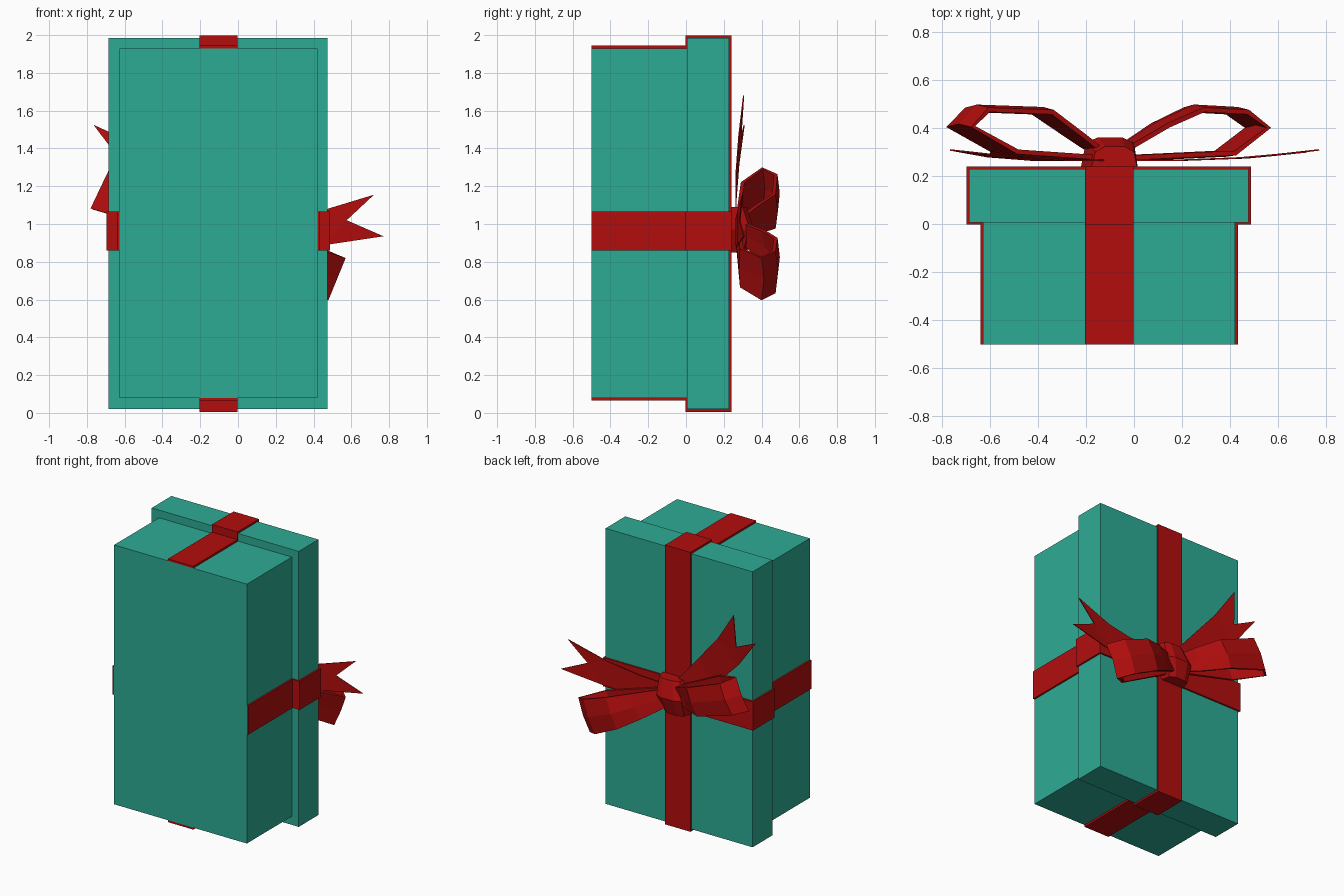
import bpy, bmesh
from mathutils import Vector

if "Cube" in bpy.data.objects:
    bpy.data.objects.remove(bpy.data.objects["Cube"])


def material(name, col):
    m = bpy.data.materials.new(name)
    m.diffuse_color = (*col, 1)
    m.use_nodes = True
    m.node_tree.nodes["Principled BSDF"].inputs["Base Color"].default_value = m.diffuse_color
    return m


TEAL = material("teal paper", (0.027, 0.41, 0.30))
RED = material("red ribbon", (0.45, 0.004, 0.004))


def make(name, verts, faces, mat, thick=0):
    me = bpy.data.meshes.new(name)
    me.from_pydata([tuple(v) for v in verts], [], faces)
    bm = bmesh.new()
    bm.from_mesh(me)
    bmesh.ops.recalc_face_normals(bm, faces=bm.faces)
    bm.to_mesh(me)
    bm.free()
    me.materials.append(mat)
    ob = bpy.data.objects.new(name, me)
    bpy.context.collection.objects.link(ob)
    if thick:
        mod = ob.modifiers.new("thickness", 'SOLIDIFY')
        mod.thickness = thick
        mod.offset = 0
    return ob


def box(name, lo, hi, mat):
    v = [(x, y, z) for x in (lo[0], hi[0]) for y in (lo[1], hi[1]) for z in (lo[2], hi[2])]
    f = [(0, 1, 3, 2), (4, 6, 7, 5), (0, 4, 5, 1), (2, 3, 7, 6), (0, 2, 6, 4), (1, 5, 7, 3)]
    return make(name, v, f, mat)


# Box and its lid, lying with the lid towards +y
box("gift_box", (-0.627, -0.5, 0.08), (0.42, 0.006, 1.93), TEAL)
box("lid", (-0.685, 0.006, 0.02), (0.475, 0.228, 1.985), TEAL)


# Ribbon bands: a thin stepped U wrapped round box and lid
def band(name, a0, a1, b0, b1, t, to_xyz, lo, hi):
    outer = [(a0 - t, -0.5), (a0 - t, -0.002), (b0 - t, -0.002), (b0 - t, 0.24),
             (b1 + t, 0.24), (b1 + t, -0.002), (a1 + t, -0.002), (a1 + t, -0.5)]
    inner = [(a0 + .002, -0.5), (a0 + .002, 0.01), (b0 + .002, 0.01), (b0 + .002, 0.226),
             (b1 - .002, 0.226), (b1 - .002, 0.01), (a1 - .002, 0.01), (a1 - .002, -0.5)]
    v = [to_xyz(p, w) for w in (lo, hi) for p in outer + inner]
    f = []
    for i in range(7):
        f += [(i, i + 1, i + 17, i + 16), (i + 8, i + 24, i + 25, i + 9),
              (i, i + 8, i + 9, i + 1), (i + 16, i + 17, i + 25, i + 24)]
    f += [(0, 16, 24, 8), (7, 15, 31, 23)]
    make(name, v, f, RED)


band("long_ribbon", 0.08, 1.93, 0.02, 1.985, 0.014,
     lambda p, w: (w, p[1], p[0]), -0.203, -0.003)
band("cross_ribbon", -0.627, 0.42, -0.685, 0.475, 0.012,
     lambda p, w: (p[0], p[1], w), 0.86, 1.065)


# Bow loops: a strip swept along a tilted profile of (x, y, half width)
def bow_loop(name, path, slope, edge):
    e = Vector((edge[0], 0, edge[1])).normalized()
    v = []
    for x, y, w in path:
        c = Vector((x, y, 0.97 + slope * (x + 0.1)))
        mid = c + Vector((0, 0.012 if y > 0.39 else -0.006, 0))
        v += [c - e * w, mid, c + e * w]
    f = []
    for i in range(len(path) - 1):
        a = 3 * i
        f += [(a, a + 3, a + 4, a + 1), (a + 1, a + 4, a + 5, a + 2)]
    make(name, v, f, RED, 0.02)


bow_loop("left_loop", [(-0.15, 0.30, .06), (-0.24, .365, .08), (-0.38, .465, .10),
                       (-0.65, .475, .11), (-0.72, .405, .12), (-0.53, .30, .11),
                       (-0.15, .275, .06)], -0.35, (0.1, 0.21))
bow_loop("right_loop", [(-0.05, .31, .06), (0.11, .41, .09), (0.25, .475, .11),
                        (0.43, .465, .12), (0.515, .40, .12), (0.38, .295, .11),
                        (-0.05, .275, .06)], -0.42, (0.09, 0.22))


# Ribbon tails with a notched end
def tail(name, rows, tips, notch):
    v = [p for r in rows for p in r] + list(tips) + [notch]
    n = 2 * len(rows)
    f = [(i, i + 1, i + 3, i + 2) for i in range(0, n - 2, 2)]
    f += [(n - 2, n, n + 2), (n - 2, n + 2, n - 1), (n - 1, n + 2, n + 1)]
    make(name, v, f, RED, 0.006)


tail("left_tail",
     [((-0.10, .265, 1.06), (-0.17, .265, 0.95)),
      ((-0.28, .265, 1.27), (-0.42, .265, 1.13)),
      ((-0.45, .28, 1.47), (-0.61, .28, 1.32))],
     ((-0.59, .305, 1.68), (-0.765, .308, 1.525)), (-0.60, .29, 1.45))
tail("right_tail",
     [((-0.08, .265, 1.02), (-0.08, .265, 0.91)),
      ((0.18, .265, 1.03), (0.20, .265, 0.88)),
      ((0.44, .275, 1.07), (0.47, .275, 0.89))],
     ((0.72, .30, 1.155), (0.77, .308, 0.935)), (0.575, .285, 1.02))

# Knot: faceted lump, widest at the middle
prof = [(-0.12, 0.24), (-0.10, 0.32), (-0.05, 0.342), (0.05, 0.342), (0.10, 0.32), (0.115, 0.24)]
kv = []
for z, s, dx, dy in ((0.85, .75, -.12, -.02), (0.97, 1, -.1, .018), (1.09, .8, -.08, -.02)):
    kv += [(x * s + dx, y + (dy if y > .3 else 0), z) for x, y in prof]
kf = [tuple(range(6)), tuple(range(12, 18))]
for r in (0, 6):
    kf += [(r + i, r + (i + 1) % 6, r + 6 + (i + 1) % 6, r + 6 + i) for i in range(6)]
make("knot", kv, kf, RED)
